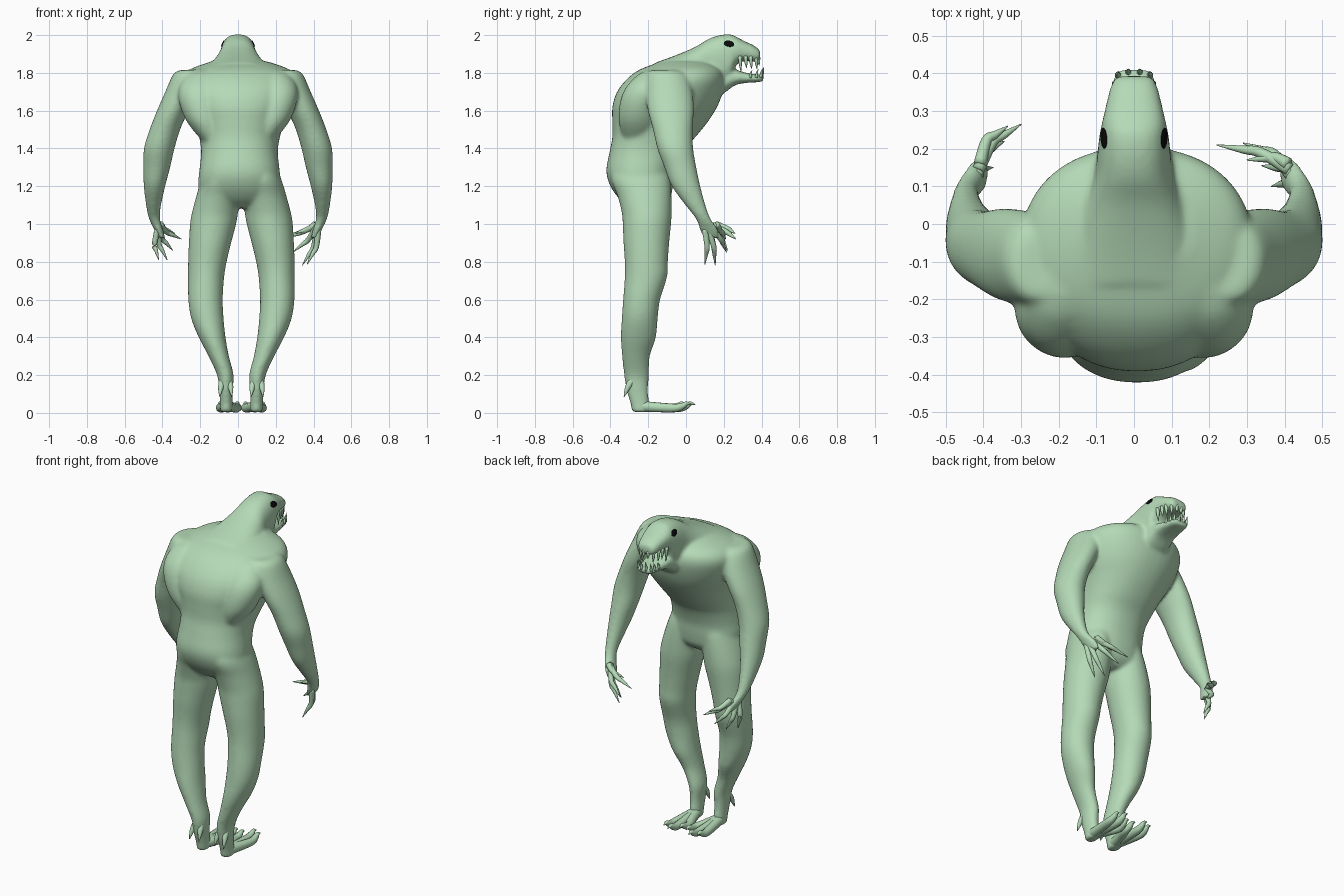
import bpy, bmesh, math
from mathutils import Vector, Matrix

if "Cube" in bpy.data.objects:
    bpy.data.objects.remove(bpy.data.objects["Cube"])


def material(name, rgb):
    m = bpy.data.materials.new(name)
    m.diffuse_color = (*rgb, 1)
    m.use_nodes = True
    m.node_tree.nodes["Principled BSDF"].inputs["Base Color"].default_value = m.diffuse_color
    return m


GREEN = material("pale green skin", (0.46, 0.70, 0.475))
BLACK = material("black eye", (0.003, 0.003, 0.003))


def smooth_rows(rows, steps):
    """Catmull-Rom interpolation of rows of numbers."""
    out = []
    for i in range(len(rows) - 1):
        a, b, c, d = (rows[min(max(i + k, 0), len(rows) - 1)] for k in (-1, 0, 1, 2))
        for s in range(steps):
            t = s / steps
            out.append([0.5 * (2 * q + (r - p) * t + (2 * p - 5 * q + 4 * r - w) * t * t
                               + (3 * q - p - 3 * r + w) * t ** 3)
                        for p, q, r, w in zip(a, b, c, d)])
    return out + [list(rows[-1])]


def skin(bm, rings):
    vs = [[bm.verts.new(p) for p in ring] for ring in rings]
    n = len(vs[0])
    faces = [bm.faces.new((a[i], a[(i + 1) % n], b[(i + 1) % n], b[i]))
             for a, b in zip(vs, vs[1:]) for i in range(n)]
    faces += [bm.faces.new(vs[0]), bm.faces.new(vs[-1])]
    bmesh.ops.recalc_face_normals(bm, faces=faces)


def loft(bm, rows, upright=True, power=2.0, sides=48):
    """rows: cx, cy, cz, radius in x, radius in y (upright) or in z."""
    rings = []
    for cx, cy, cz, rx, r2 in smooth_rows(rows, 4):
        ring = []
        for k in range(sides):
            a = 2 * math.pi * k / sides
            u, v = (math.copysign(abs(f) ** (2 / power), f) for f in (math.cos(a), math.sin(a)))
            ring.append((cx + rx * u, cy + r2 * v, cz) if upright else (cx + rx * u, cy, cz + r2 * v))
        rings.append(ring)
    skin(bm, rings)


def tube(bm, rows, steps=4, sides=10):
    """Tapered digit along a path; rows: x, y, z, radius."""
    pts = smooth_rows(rows, steps)
    rings = []
    for i, p in enumerate(pts):
        d = Vector(pts[min(i + 1, len(pts) - 1)][:3]) - Vector(pts[max(i - 1, 0)][:3])
        q = d.to_track_quat('Z', 'Y')
        rings.append([Vector(p[:3]) + q @ Vector((p[3] * math.cos(2 * math.pi * k / sides),
                                                  p[3] * math.sin(2 * math.pi * k / sides), 0))
                      for k in range(sides)])
    skin(bm, rings)


def finish(bm, name, mat):
    me = bpy.data.meshes.new(name)
    bm.to_mesh(me)
    bm.free()
    for p in me.polygons:
        p.use_smooth = True
    me.materials.append(mat)
    ob = bpy.data.objects.new(name, me)
    bpy.context.collection.objects.link(ob)
    return ob


# ---- body: torso, head, jaw, arms and legs fused into one skin
bm = bmesh.new()

# torso: height, back y, front y, half width
torso = [(1.085, -.29, -.13, .10), (1.13, -.35, -.085, .19), (1.2, -.40, -.07, .218),
         (1.28, -.422, -.06, .213), (1.38, -.405, -.02, .203), (1.46, -.39, .05, .214),
         (1.54, -.39, .115, .24), (1.62, -.39, .165, .28), (1.70, -.365, .195, .305),
         (1.77, -.31, .205, .305), (1.82, -.24, .185, .26), (1.86, -.13, .12, .15)]
loft(bm, [(.008, (b + f) / 2, z, w, (f - b) / 2) for z, b, f, w in torso], power=2.2)

# neck and skull, then lower jaw: y, top z, bottom z, half width
skull = [(-.16, 1.855, 1.62, .2), (-.05, 1.895, 1.58, .18), (.05, 1.938, 1.6, .14),
         (.12, 1.98, 1.66, .108), (.18, 2.0, 1.71, .098), (.235, 2.004, 1.76, .092),
         (.265, 1.992, 1.84, .086), (.31, 1.968, 1.862, .076), (.36, 1.945, 1.858, .064),
         (.393, 1.918, 1.866, .05)]
jaw = [(.12, 1.80, 1.66, .085), (.2, 1.81, 1.692, .085), (.26, 1.815, 1.735, .077),
       (.33, 1.798, 1.748, .066), (.39, 1.792, 1.751, .055), (.412, 1.788, 1.758, .042)]
for rows in (skull, jaw):
    loft(bm, [(0, y, (t + b) / 2, w, (t - b) / 2) for y, t, b, w in rows], False, 2.5)

# arms, shoulder blades and legs: height, distance from middle, y, radius x, radius y
arm = [(1.815, .24, -.11, .07, .08), (1.79, .262, -.10, .083, .11), (1.7, .297, -.09, .088, .125),
       (1.6, .345, -.08, .084, .122), (1.5, .387, -.07, .081, .105), (1.4, .417, -.057, .081, .095),
       (1.3, .43, -.03, .071, .085), (1.2, .442, 0, .057, .076), (1.1, .447, .05, .04, .054),
       (1.03, .443, .09, .03, .04), (.97, .42, .122, .024, .05), (.925, .402, .135, .016, .046)]
blade = [(1.44, .13, -.25, .06, .08), (1.54, .175, -.25, .095, .105), (1.64, .198, -.24, .112, .11),
         (1.72, .205, -.215, .108, .105), (1.79, .195, -.175, .08, .08), (1.82, .18, -.14, .05, .05)]
leg = [(1.34, .085, -.245, .08, .13), (1.24, .105, -.24, .105, .155), (1.15, .122, -.22, .116, .143),
       (1.06, .14, -.208, .122, .132), (1.0, .15, -.207, .122, .128),
       (.9, .166, -.21, .112, .121), (.8, .18, -.21, .102, .114), (.72, .187, -.212, .096, .112),
       (.6, .19, -.235, .091, .098), (.5, .18, -.245, .086, .095), (.4, .155, -.252, .071, .093),
       (.3, .12, -.265, .054, .074), (.2, .085, -.262, .044, .066), (.12, .082, -.258, .036, .058),
       (.05, .08, -.245, .034, .05), (.004, .08, -.24, .034, .046)]
MID = .018  # the legs stand slightly off centre
for s in (-1, 1):
    loft(bm, [(s * x, y, z, rx, ry) for z, x, y, rx, ry in arm])
    loft(bm, [(s * x, y, z, rx, ry) for z, x, y, rx, ry in blade])
    loft(bm, [(MID + s * x, y, z, rx, ry) for z, x, y, rx, ry in leg])

body = finish(bm, "body", GREEN)
rm = body.modifiers.new("fuse", 'REMESH')
rm.mode = 'VOXEL'
rm.voxel_size = 0.009
rm.use_smooth_shade = True
sm = body.modifiers.new("soften", 'SMOOTH')
sm.factor = 0.5
sm.iterations = 14

# ---- clawed fingers, one tip list per hand
tips = {-1: [(.42, .10, .81), (.375, .15, .81), (.345, .22, .86), (.30, .265, .92), (.335, .26, .95)],
        1: [(.365, .10, .785), (.34, .155, .78), (.29, .215, .85), (.22, .21, .92), (.30, .17, .95)]}
for s, name in ((-1, "left_fingers"), (1, "right_fingers")):
    bm = bmesh.new()
    for i, tip in enumerate(tips[s]):
        base = Vector((.425 - .004 * i, .10 + .015 * i, .975 + .006 * i))
        tip = Vector(tip)
        mid = base.lerp(tip, .5) + Vector((.02, .012, 0))
        rows = [(base, .017), (mid, .014), (mid.lerp(tip, .4), .0105), (tip, .0015)]
        tube(bm, [(s * p.x, p.y, p.z, r) for p, r in rows])
    finish(bm, name, GREEN)

# ---- feet: three long toes with upturned claws and small heel spurs
for s, name in ((-1, "left_toes"), (1, "right_toes")):
    bm = bmesh.new()
    for x, end in ((.022, -.035), (.07, .01), (.112, -.01)):
        rows = [(.08, -.25, .036, .03), (.08 + (x - .08) * .5, -.16, .03, .027),
                (x, end - .05, .026, .023), (x, end - .01, .036, .018),
                (x, end + .015, .05, .011), (x, end + .04, .043, .0015)]
        tube(bm, [(MID + s * a, y, z, r) for a, y, z, r in rows])
    for dx in (-.026, .026):
        tube(bm, [(MID + s * (.083 + dx * k), y, z, r) for k, y, z, r in
                  ((.4, -.275, .19, .022), (1, -.308, .135, .015), (1.2, -.328, .085, .002))])
    finish(bm, name, GREEN)

# ---- teeth along both jaws
bm = bmesh.new()
for s in (-1, 1):
    for x, y, h in ((.074, .285, .07), (.067, .315, .05), (.06, .342, .055),
                    (.045, .37, .055), (.016, .382, .035)):
        tube(bm, [(s * x * .93, y, 1.89, .011), (s * x * .94, y + .003, 1.873 - h * .4, .008),
                  (s * x * .92, y + .006, 1.875 - h, .001)], 2, 8)
    for x, y, h in ((.055, .34, .03), (.05, .372, .035), (.042, .395, .04), (.015, .402, .045)):
        tube(bm, [(s * x, y, 1.775, .009), (s * x * 1.03, y + .004, 1.785 + h * .4, .006),
                  (s * x, y + .01, 1.785 + h, .001)], 2, 8)
finish(bm, "teeth", GREEN)

# ---- eyes: thin oval plates laid on the skull
skin_mesh = body.evaluated_get(bpy.context.evaluated_depsgraph_get())
for s, name in ((-1, "left_eye"), (1, "right_eye")):
    ok, p, n, _ = skin_mesh.closest_point_on_mesh(Vector((s * .1, .228, 1.964)))
    t = (Vector((0, 1, -.25)) - n * n.dot(Vector((0, 1, -.25)))).normalized()
    m = Matrix((t, n.cross(t), n)).transposed().to_4x4()
    m.translation = p
    bm = bmesh.new()
    bmesh.ops.create_uvsphere(bm, u_segments=24, v_segments=12, radius=1)
    bmesh.ops.transform(bm, matrix=m @ Matrix.Diagonal((.028, .018, .0048, 1)), verts=bm.verts)
    finish(bm, name, BLACK)
